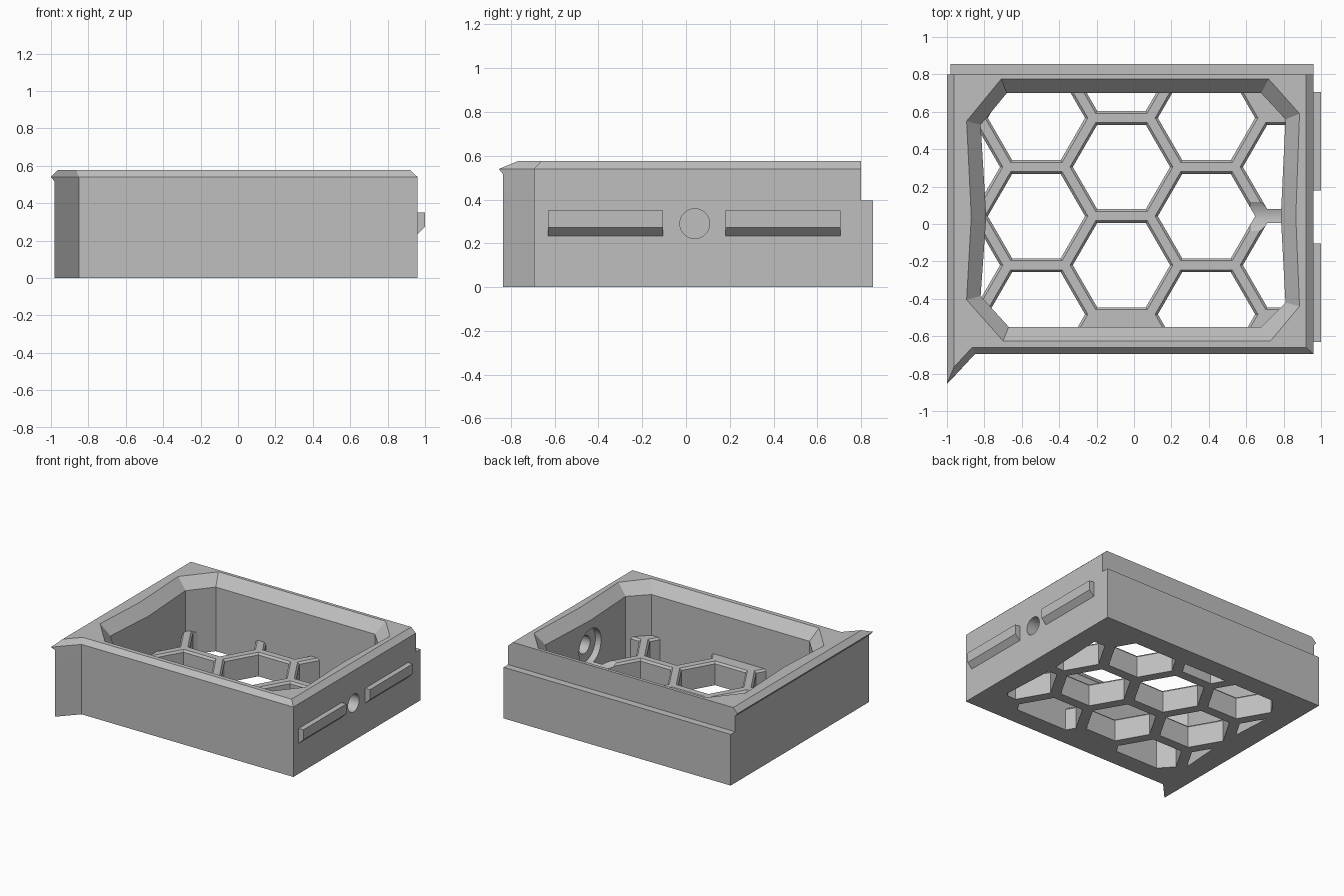
import bpy, bmesh, math

cube = bpy.data.objects.get("Cube")
if cube:
    bpy.data.objects.remove(cube, do_unlink=True)

# One plain grey for everything
grey = bpy.data.materials.new("matte_grey")
grey.use_nodes = True
grey.diffuse_color = (0.52, 0.52, 0.52, 1)
grey.node_tree.nodes["Principled BSDF"].inputs["Base Color"].default_value = (0.52, 0.52, 0.52, 1)


def loft(bm, rings):
    """Closed solid through rings with equal point counts."""
    loops = [[bm.verts.new(p) for p in ring] for ring in rings]
    n = len(loops[0])
    for a, b in zip(loops, loops[1:]):
        for i in range(n):
            j = (i + 1) % n
            bm.faces.new((a[i], a[j], b[j], b[i]))
    bm.faces.new(loops[0][::-1])
    bm.faces.new(loops[-1])


def make(name, *solids):
    bm = bmesh.new()
    for rings in solids:
        loft(bm, rings)
    bmesh.ops.recalc_face_normals(bm, faces=bm.faces)
    mesh = bpy.data.meshes.new(name)
    bm.to_mesh(mesh)
    bm.free()
    mesh.materials.append(grey)
    obj = bpy.data.objects.new(name, mesh)
    bpy.context.collection.objects.link(obj)
    return obj


def activate(obj):
    bpy.ops.object.select_all(action='DESELECT')
    obj.select_set(True)
    bpy.context.view_layer.objects.active = obj


def cut(obj, cutter):
    cutter.hide_render = True
    mod = obj.modifiers.new("cut", 'BOOLEAN')
    mod.operation = 'DIFFERENCE'
    mod.solver = 'EXACT'
    mod.object = cutter
    activate(obj)
    bpy.ops.object.modifier_apply(modifier=mod.name)


def at(points, z):
    return [(x, y, z) for x, y in points]


def hexagon(cx, cy, r, z):
    return [(cx + r * math.cos(k * math.pi / 3), cy + r * math.sin(k * math.pi / 3), z)
            for k in range(6)]


def disc(x, r, n=48):
    return [(x, HOLE_Y + r * math.cos(k * math.tau / n), HOLE_Z + r * math.sin(k * math.tau / n))
            for k in range(n)]


FLOOR = 0.18
HOLE_Y, HOLE_Z = 0.04, 0.29


def outline(left, right, back, front, tip, corner):
    return [(left, back), (left, tip), (corner, front), (right, front), (right, back)]


# Outer shell: stepped back, pointed front corner fin, overhanging chamfered rim
base = outline(-0.98, 0.96, 0.855, -0.695, -0.835, -0.85)
upper = outline(-0.98, 0.96, 0.80, -0.695, -0.835, -0.85)
lip = outline(-1.0, 0.96, 0.80, -0.695, -0.855, -0.85)
rim = outline(-0.963, 0.92, 0.80, -0.66, -0.765, -0.865)
walls = make("walls", [at(base, 0), at(base, 0.395), at(upper, 0.395), at(upper, 0.515),
                       at(lip, 0.54), at(rim, 0.577)])

# Cavity with clipped corners and a flared mouth
mouth = [(-0.71, 0.775), (-0.895, 0.55), (-0.87, 0.04), (-0.895, -0.405), (-0.70, -0.625),
         (0.73, -0.625), (0.885, -0.44), (0.865, 0.04), (0.885, 0.59), (0.72, 0.775)]
inner = [(-0.68, 0.70), (-0.82, 0.53), (-0.79, 0.04), (-0.82, -0.385), (-0.67, -0.55),
         (0.68, -0.55), (0.81, -0.42), (0.785, 0.04), (0.81, 0.56), (0.68, 0.70)]
cavity = make("cavity_cutter", [at(inner, -0.1), at(inner, 0.495), at(mouth, 0.577), at(mouth, 0.7)])
cut(walls, cavity)

# Honeycomb floor with chamfered upper edges
floor = make("honeycomb_floor", [at(inner, 0), at(inner, FLOOR)])
PITCH = 0.525
cells = []
for col in range(-2, 3):
    x = -0.067 + col * PITCH * math.sqrt(3) / 2
    rows = (-1, 0, 1) if col % 2 else ((0, 1, 2) if col == 0 else (0, 1))
    for row in rows:
        y = 0.042 + row * PITCH if col % 2 else -0.22 + row * PITCH
        cells.append([hexagon(x, y, r, z) for r, z in
                      ((0.26, -0.1), (0.26, FLOOR - 0.015), (0.287, FLOOR + 0.012))])
comb = make("honeycomb_cutter", *cells)
cut(floor, comb)

# Round side hole with a wide recess on the inside that also grooves the floor
recess = make("recess_cutter", [disc(0.62, 0.135), disc(0.84, 0.135)])
bore = make("bore_cutter", [disc(0.7, 0.068), disc(1.1, 0.068)])
cut(walls, recess)
cut(walls, bore)
cut(floor, recess)

for helper in (cavity, comb, recess, bore):
    bpy.data.objects.remove(helper, do_unlink=True)

# Side rails with sloped undersides
rail = [(0.955, 0.35), (1.0, 0.35), (1.0, 0.273), (0.955, 0.23)]
for name, y0, y1 in (("front_rail", -0.63, -0.105), ("back_rail", 0.18, 0.705)):
    make(name, [[(x, y, z) for x, z in rail] for y in (y0, y1)])

for obj in (walls, floor):
    activate(obj)
    bpy.ops.object.shade_smooth_by_angle(angle=math.radians(12))
